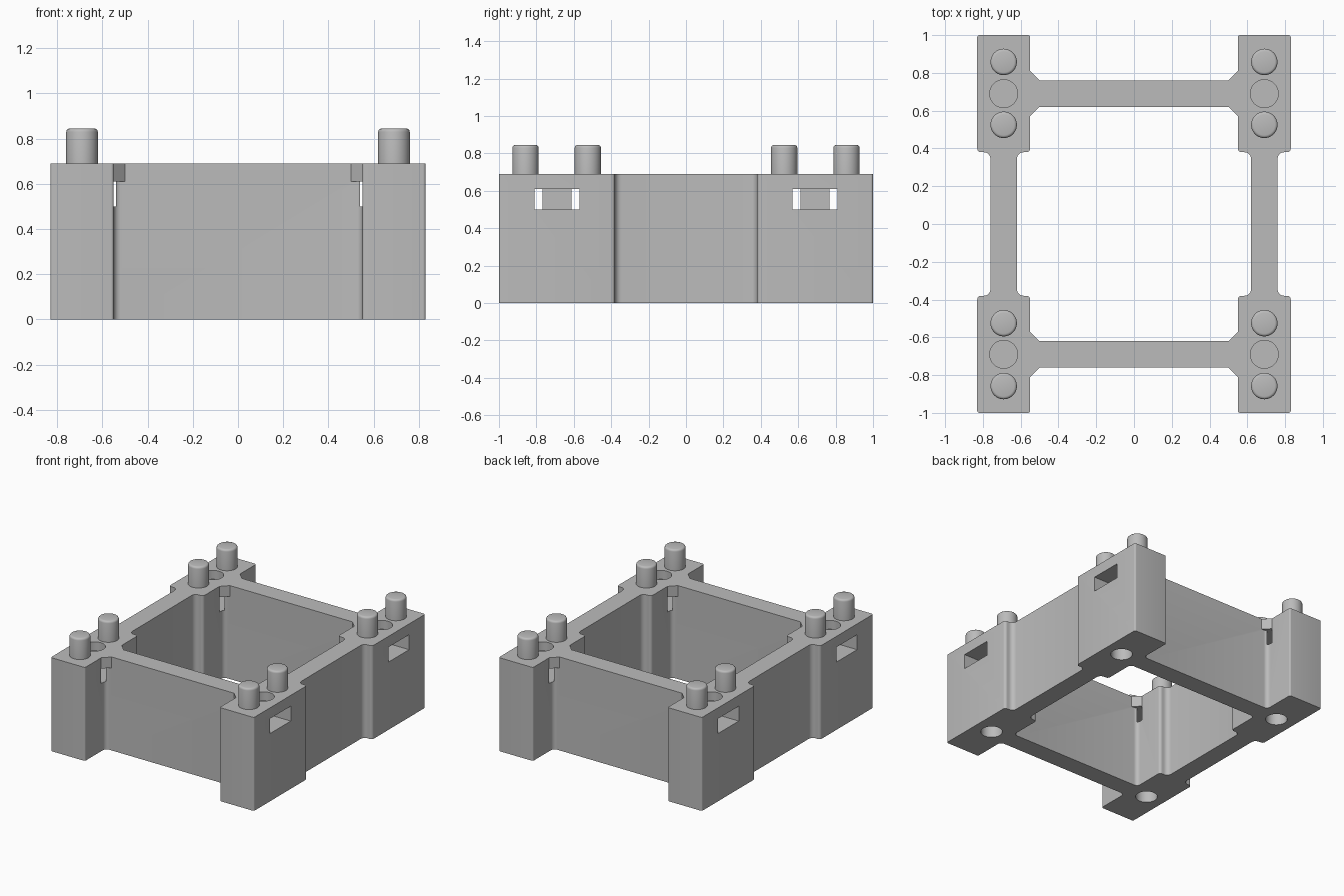
import bpy, bmesh, math
from mathutils import Vector

if "Cube" in bpy.data.objects:
    bpy.data.objects.remove(bpy.data.objects["Cube"], do_unlink=True)

GREY = (0.5, 0.5, 0.5, 1)
grey = bpy.data.materials.new("plain_grey")
grey.use_nodes = True
grey.diffuse_color = GREY
grey.node_tree.nodes["Principled BSDF"].inputs["Base Color"].default_value = GREY
grey.node_tree.nodes["Principled BSDF"].inputs["Roughness"].default_value = 0.6

HEIGHT = 0.69
POST_X = 0.69          # centre line of the corner posts
SLOT_LOW, SLOT_HIGH = 0.50, 0.61
CORNERS = [(1, 1), (-1, 1), (-1, -1), (1, -1)]


def finish(name, bm):
    bmesh.ops.recalc_face_normals(bm, faces=bm.faces)
    mesh = bpy.data.meshes.new(name)
    bm.to_mesh(mesh)
    bm.free()
    mesh.materials.append(grey)
    obj = bpy.data.objects.new(name, mesh)
    bpy.context.collection.objects.link(obj)
    return obj


def prism(name, outline, low, high):
    bm = bmesh.new()
    face = bm.faces.new([bm.verts.new((x, y, low)) for x, y in outline])
    top = bmesh.ops.extrude_face_region(bm, geom=[face])["geom"]
    bmesh.ops.translate(bm, vec=(0, 0, high - low),
                        verts=[v for v in top if isinstance(v, bmesh.types.BMVert)])
    return finish(name, bm)


def cylinder(name, x, y, radius, low, high, bevel=0):
    bm = bmesh.new()
    bmesh.ops.create_cone(bm, cap_ends=True, segments=40, radius1=radius,
                          radius2=radius, depth=high - low)
    bmesh.ops.translate(bm, vec=(x, y, (low + high) / 2), verts=bm.verts)
    if bevel:
        rim = [e for e in bm.edges if all(v.co.z > high - 0.001 for v in e.verts)]
        bmesh.ops.bevel(bm, geom=rim, offset=bevel, segments=3, profile=0.5,
                        affect='EDGES')
    return finish(name, bm)


def mirrored_loop(quarter):
    """Repeat a quarter outline (x, y, radius) around all four corners."""
    loop = []
    for sx, sy in CORNERS:
        part = [(x * sx, y * sy, r) for x, y, r in quarter]
        loop += part if sx * sy > 0 else part[::-1]
    return loop


def rounded(loop, steps=6):
    """Replace each right-angled corner by an arc."""
    points = []
    for i, (x, y, r) in enumerate(loop):
        p = Vector((x, y))
        before = (Vector(loop[i - 1][:2]) - p).normalized()
        after = (Vector(loop[(i + 1) % len(loop)][:2]) - p).normalized()
        centre = p + (before + after) * r
        for k in range(steps + 1):
            t = math.pi / 2 * k / steps
            points.append(centre - r * (after * math.cos(t) + before * math.sin(t)))
    return points


def combine(target, other, operation):
    mod = target.modifiers.new(operation.lower(), 'BOOLEAN')
    mod.operation, mod.object, mod.solver = operation, other, 'EXACT'
    bpy.context.view_layer.objects.active = target
    bpy.ops.object.modifier_apply(modifier=mod.name)
    bpy.data.objects.remove(other, do_unlink=True)


# Frame: four posts joined by rails, with filleted corners
outer = [(0.76, 0.38, 0.035), (0.83, 0.38, 0.02), (0.83, 1, 0.012),
         (0.55, 1, 0.012), (0.55, 0.76, 0.03)]
inner = [(0.62, 0.38, 0.035), (0.55, 0.38, 0.02), (0.55, 0.62, 0.03)]
frame = prism("frame", rounded(mirrored_loop(outer)), 0, HEIGHT)
combine(frame, prism("opening", rounded(mirrored_loop(inner)), -0.1, HEIGHT + 0.1),
        'DIFFERENCE')

# Gussets at the top of the rails, sloping out to the posts
gusset = [(0.60, 0.57), (0.55, 0.57), (0.49, 0.63), (0.49, 0.75),
          (0.55, 0.81), (0.60, 0.81)]
for sx, sy in CORNERS:
    combine(frame, prism("gusset", [(x * sx, y * sy) for x, y in gusset],
                         SLOT_HIGH, HEIGHT), 'UNION')

# Slots through the posts and blind bolt holes above and below them
slot = [(0.54, 0.57), (0.9, 0.57), (0.9, 0.81), (0.54, 0.81)]
for sx, sy in CORNERS:
    combine(frame, prism("slot", [(x * sx, y * sy) for x, y in slot],
                         SLOT_LOW, SLOT_HIGH), 'DIFFERENCE')
    x, y = POST_X * sx, 0.69 * sy
    combine(frame, cylinder("upper_hole", x, y, 0.074, SLOT_HIGH + 0.015, 0.8),
            'DIFFERENCE')
    combine(frame, cylinder("lower_hole", x, y, 0.074, -0.1, SLOT_LOW - 0.015),
            'DIFFERENCE')

# Two pegs on every post
pegs = []
for sx, sy in CORNERS:
    place = ("back" if sy > 0 else "front") + ("_left" if sx > 0 else "_right")
    for label, y in (("inner", 0.525), ("outer", 0.858)):
        pegs.append(cylinder(f"{place}_{label}_peg", POST_X * sx, y * sy, 0.07,
                             HEIGHT - 0.02, 0.845, 0.015))

# Smooth the round parts and keep the edges sharp
bpy.ops.object.select_all(action='DESELECT')
for obj in [frame] + pegs:
    obj.select_set(True)
bpy.context.view_layer.objects.active = frame
bpy.ops.object.shade_smooth_by_angle(angle=math.radians(35))
